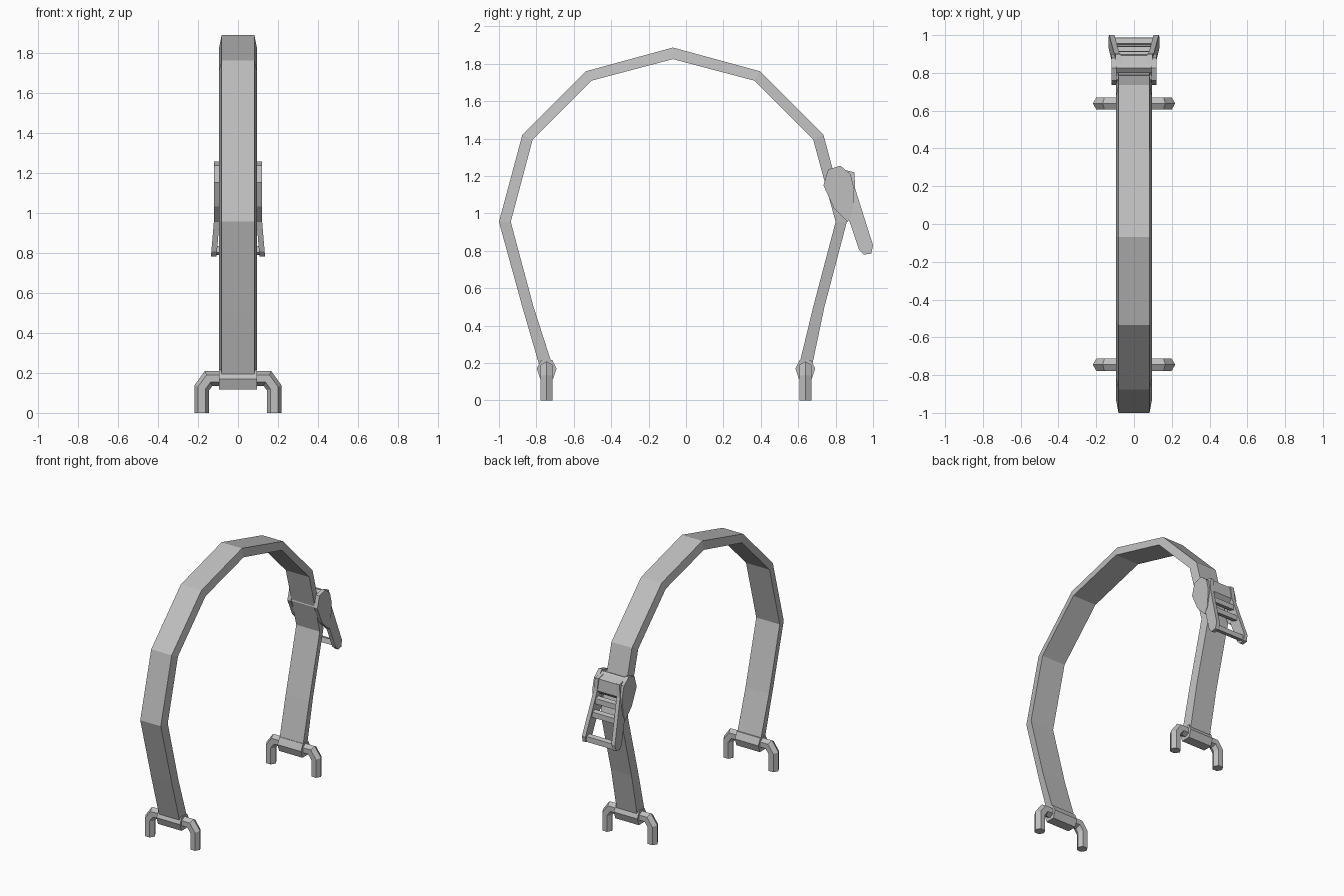
import bpy, bmesh
from mathutils import Vector

cube = bpy.data.objects.get("Cube")
if cube:
    bpy.data.objects.remove(cube)

GREY = (0.52, 0.52, 0.52, 1)
mat = bpy.data.materials.new("plain grey")
mat.use_nodes = True
mat.diffuse_color = GREY
mat.node_tree.nodes["Principled BSDF"].inputs["Base Color"].default_value = GREY


def loft(name, rings):
    """Skin a list of equal point rings and cap both ends."""
    bm = bmesh.new()
    rows = [[bm.verts.new(p) for p in ring] for ring in rings]
    n = len(rows[0])
    for a, b in zip(rows, rows[1:]):
        for i in range(n):
            j = (i + 1) % n
            bm.faces.new((a[i], a[j], b[j], b[i]))
    bm.faces.new(rows[0])
    bm.faces.new(rows[-1])
    bmesh.ops.recalc_face_normals(bm, faces=bm.faces)
    mesh = bpy.data.meshes.new(name)
    bm.to_mesh(mesh)
    bm.free()
    mesh.materials.append(mat)
    obj = bpy.data.objects.new(name, mesh)
    bpy.context.collection.objects.link(obj)
    return obj


def prism(name, profile, x0, x1):
    """Extrude a (y, z) profile across x; x0 and x1 may depend on z."""
    return loft(name, [[(f(z), y, z) for y, z in profile] for f in (x0, x1)])


def across(name, profile, half):
    return prism(name, profile, lambda z: -half, lambda z: half)


# Arched strap: outer and inner edge at each bend, outer face slightly narrower
outer = [(-.785, .19), (-.875, .5), (-1, .955), (-.875, 1.42), (-.535, 1.76), (-.07, 1.887),
         (.395, 1.76), (.735, 1.42), (.86, .955), (.74, .5), (.675, .19)]
inner = [(-.715, .19), (-.815, .5), (-.937, .955), (-.82, 1.395), (-.505, 1.71), (-.07, 1.825),
         (.365, 1.71), (.68, 1.395), (.8, .955), (.68, .5), (.605, .19)]
loft("strap", [[(-.082, *o), (.082, *o), (.094, *i), (-.094, *i)]
               for o, i in zip(outer, inner)])

# Strap end loops and hexagonal wire brackets
LOOP = [(-.053, .17), (-.03, .217), (.03, .217), (.053, .17), (.035, .118), (-.035, .118)]
HEX = [(1, 0), (.5, .866), (-.5, .866), (-1, 0), (-.5, -.866), (.5, -.866)]
LEG = [(.181, 0), (.181, .125), (.147, .172)]
wire = [Vector(p) for p in LEG + [(-x, z) for x, z in reversed(LEG)]]

for side, yc in (("front", -.745), ("back", .638)):
    across(side + "_strap_loop", [(yc + y, z) for y, z in LOOP], .094)
    rings = []
    for k, p in enumerate(wire):
        before = (p - wire[k - 1]).normalized() if k else Vector((0, 1))
        after = (wire[k + 1] - p).normalized() if k < len(wire) - 1 else Vector((0, -1))
        tangent = (before + after).normalized()
        normal = Vector((tangent.y, -tangent.x)) / tangent.dot(before)
        rings.append([(p.x + normal.x * u * .037, yc + v * .037, p.y + normal.y * u * .037)
                      for u, v in HEX])
    loft(side + "_wire_bracket", rings)

# Buckle: base cheeks and flaring lever arms on both sides
CHEEK = [(.735, 1.15), (.76, 1.235), (.825, 1.255), (.88, 1.21), (.9, 1.13),
         (.89, 1.0), (.865, .955), (.79, 1.03)]
ARM = [(.84, 1.235), (.9, 1.22), (.905, 1.13), (1, .83), (.99, .785),
       (.95, .78), (.925, .805), (.87, .97), (.84, 1.1)]


def flare(z):
    return .098 + (1.22 - z) * .085


for side, s in (("left", 1), ("right", -1)):
    prism(side + "_buckle_cheek", CHEEK, lambda z: s * .092, lambda z: s * .12)
    prism(side + "_lever_arm", ARM, lambda z: s * (flare(z) - .028), lambda z: s * flare(z))

# Buckle cover, inner clamp bar and lever crossbars
across("lever_cover", [(.80, 1.225), (.825, 1.245), (.845, 1.232), (.893, 1.215),
                       (.9, 1.13), (.87, 1.1), (.81, 1.12)], .092)
across("clamp_bar", [(.742, 1.15), (.765, 1.23), (.79, 1.225), (.77, 1.15)], .1)
for name, y, z, half in (("upper_crossbar", .896, 1.065, .095),
                         ("middle_crossbar", .922, .975, .1),
                         ("end_crossbar", .968, .812, .115)):
    across(name, [(y - .022, z - .012), (y - .012, z + .022),
                  (y + .018, z + .014), (y + .02, z - .024)], half)
